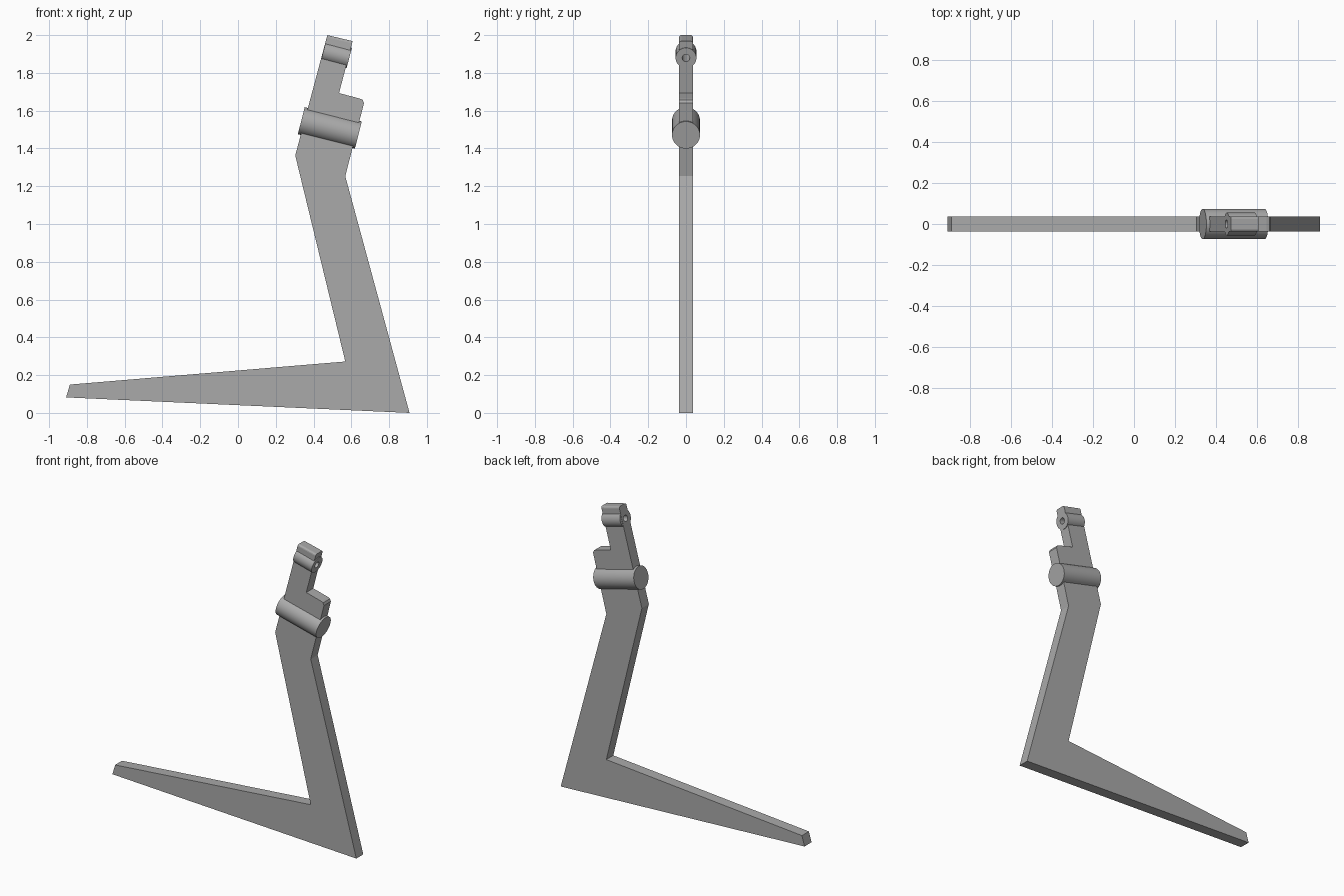
import bpy, bmesh, math
from mathutils import Vector

cube = bpy.data.objects.get("Cube")
if cube:
    bpy.data.objects.remove(cube, do_unlink=True)

grey = bpy.data.materials.new("plain_grey")
grey.use_nodes = True
grey.diffuse_color = (0.4, 0.4, 0.4, 1)
grey.node_tree.nodes["Principled BSDF"].inputs["Base Color"].default_value = (0.4, 0.4, 0.4, 1)

HALF = 0.037  # half thickness of the plate


def make_object(name, bm):
    bmesh.ops.recalc_face_normals(bm, faces=bm.faces)
    mesh = bpy.data.meshes.new(name)
    bm.to_mesh(mesh)
    bm.free()
    mesh.materials.append(grey)
    obj = bpy.data.objects.new(name, mesh)
    bpy.context.collection.objects.link(obj)
    return obj


def rod(name, start, end, radius, sides=48):
    """Solid cylinder between two (x, z) points."""
    a, b = Vector((start[0], 0, start[1])), Vector((end[0], 0, end[1]))
    bm = bmesh.new()
    bmesh.ops.create_cone(bm, cap_ends=True, segments=sides, radius1=radius,
                          radius2=radius, depth=(b - a).length)
    turn = (b - a).to_track_quat('Z', 'Y').to_matrix().to_4x4()
    turn.translation = (a + b) / 2
    bm.transform(turn)
    return make_object(name, bm)


def boolean(obj, other, operation):
    mod = obj.modifiers.new(operation.title(), 'BOOLEAN')
    mod.operation = operation
    mod.solver = 'EXACT'
    mod.object = other


# Flat L-shaped plate with a stepped upper end
profile = [(0.473, 2.0), (0.607, 1.968), (0.535, 1.693), (0.645, 1.664),
           (0.66, 1.657), (0.667, 1.64), (0.568, 1.253), (0.908, 0.0),
           (-0.91, 0.082), (-0.89, 0.15), (0.568, 0.272), (0.303, 1.363)]
bm = bmesh.new()
front = bm.faces.new([bm.verts.new((x, -HALF, z)) for x, z in profile])
extruded = bmesh.ops.extrude_face_region(bm, geom=[front])["geom"]
bmesh.ops.translate(bm, vec=(0, 2 * HALF, 0),
                    verts=[v for v in extruded if isinstance(v, bmesh.types.BMVert)])
# Rounded long edges on the top end
tip = [e for e in bm.edges if all(v.co.z > 1.9 for v in e.verts)
       and abs(e.verts[0].co.y - e.verts[1].co.y) < 0.001]
bmesh.ops.bevel(bm, geom=tip, offset=0.012, segments=3, profile=0.5, affect='EDGES')
plate = make_object("plate", bm)

# Barrels with through holes: start, end, radius, hole radius
barrels = {"lower": ((0.335, 1.547), (0.637, 1.471), 0.074, 0.028),
           "upper": ((0.452, 1.915), (0.589, 1.879), 0.055, 0.02)}
for label, (start, end, radius, hole) in barrels.items():
    barrel = rod(label + "_barrel", start, end, radius)
    a, b = Vector(start), Vector(end)
    reach = (b - a).normalized() * 0.1
    # Clear the plate inside the barrel, then bore the barrel
    socket = rod(label + "_socket_cutter", a - reach, b + reach, radius - 0.004)
    bore = rod(label + "_bore_cutter", a - reach, b + reach, hole)
    boolean(plate, socket if label == "lower" else bore, 'DIFFERENCE')
    boolean(barrel, bore, 'DIFFERENCE')
    for cutter in (socket, bore):
        cutter.hide_render = True
        cutter.hide_set(True)
    bpy.ops.object.select_all(action='DESELECT')
    barrel.select_set(True)
    bpy.context.view_layer.objects.active = barrel
    bpy.ops.object.shade_smooth_by_angle(angle=math.radians(30))
